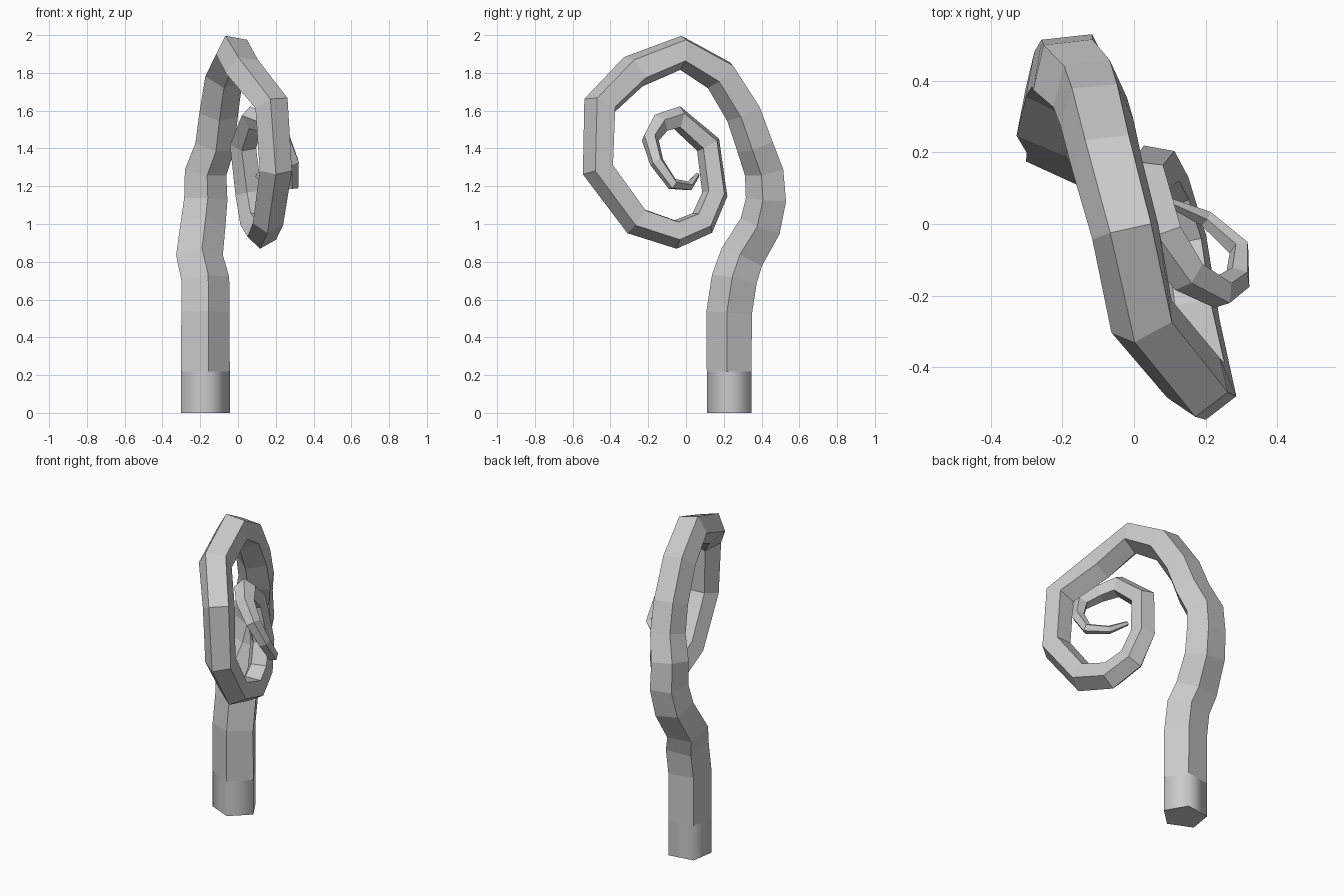
import bpy, bmesh, math
from mathutils import Vector

if "Cube" in bpy.data.objects:
    bpy.data.objects.remove(bpy.data.objects["Cube"])

SIDES = 5
TWIST = math.radians(-80)

# centreline of the tentacle: x, y, z, radius
path = [
    (-0.18, 0.234, 0.22, 0.132), (-0.18, 0.234, 0.53, 0.132),
    (-0.18, 0.26, 0.70, 0.132), (-0.21, 0.30, 0.82, 0.128),
    (-0.19, 0.40, 0.99, 0.122), (-0.175, 0.43, 1.13, 0.118),
    (-0.175, 0.42, 1.28, 0.114), (-0.125, 0.37, 1.42, 0.108),
    (-0.105, 0.31, 1.59, 0.105), (-0.075, 0.185, 1.79, 0.102),
    (-0.02, -0.02, 1.91, 0.098), (0.03, -0.27, 1.81, 0.098),
    (0.18, -0.45, 1.63, 0.094), (0.20, -0.46, 1.29, 0.090),
    (0.16, -0.26, 1.02, 0.085), (0.13, -0.05, 0.95, 0.082),
    (0.09, 0.09, 1.01, 0.078), (0.06, 0.155, 1.16, 0.073),
    (0.03, 0.12, 1.42, 0.072), (0.08, -0.04, 1.56, 0.066),
    (0.15, -0.14, 1.53, 0.056), (0.24, -0.19, 1.45, 0.046),
    (0.29, -0.155, 1.33, 0.038), (0.295, -0.07, 1.21, 0.032),
    (0.20, 0.015, 1.20, 0.025), (0.10, 0.06, 1.26, 0.014),
]
pts = [Vector(p[:3]) for p in path]


def add_ring(bm, c, u, v, ru, rv):
    """One five-sided cross-section of the tentacle."""
    ring = []
    for k in range(SIDES):
        a = TWIST + k * math.tau / SIDES
        ring.append(bm.verts.new(c + u * ru * math.cos(a) + v * rv * math.sin(a)))
    return ring


def bridge(bm, a, b, smooth=False):
    for k in range(SIDES):
        j = (k + 1) % SIDES
        bm.faces.new((a[k], a[j], b[j], b[k])).smooth = smooth


def finish(bm, name):
    bmesh.ops.recalc_face_normals(bm, faces=bm.faces[:])
    me = bpy.data.meshes.new(name)
    bm.to_mesh(me)
    bm.free()
    bpy.context.collection.objects.link(bpy.data.objects.new(name, me))


bm = bmesh.new()
X, Y = Vector((1, 0, 0)), Vector((0, 1, 0))

# straight foot with smooth sides
foot = add_ring(bm, Vector((-0.18, 0.234, 0)), X, Y, 0.138, 0.126)
first = add_ring(bm, pts[0], X, Y, 0.138, 0.126)
bm.faces.new(foot[::-1])
bridge(bm, foot, first, True)
for ring in (foot, first):
    for k in range(SIDES):
        bm.edges.get((ring[k], ring[(k + 1) % SIDES])).smooth = False

# curling tentacle, frame carried along the path without twisting
prev, tan, u, v = first, Vector((0, 0, 1)), X.copy(), Y.copy()
for i in range(1, len(pts)):
    d_in = (pts[i] - pts[i - 1]).normalized()
    d_out = (pts[min(i + 1, len(pts) - 1)] - pts[i]).normalized()
    new = (d_in + d_out).normalized()
    q = tan.rotation_difference(new)
    u, v, tan = q @ u, q @ v, new
    r = path[i][3]
    ring = add_ring(bm, pts[i], u, v, r * 1.03, r * 0.97)
    bridge(bm, prev, ring)
    prev = ring
bm.faces.new(prev)
finish(bm, "curled_tentacle")
